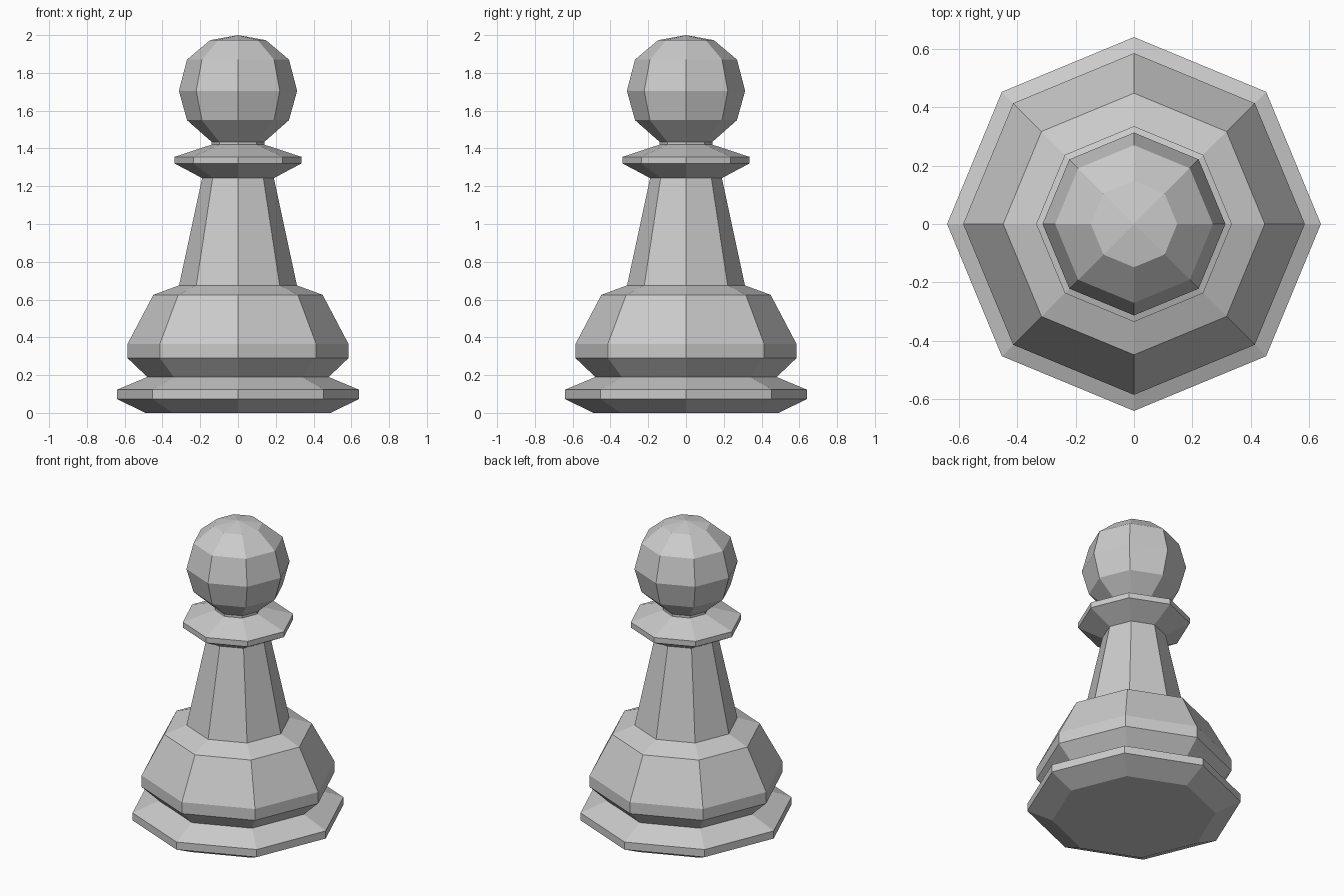
import bpy, bmesh
from math import cos, sin, tau

if "Cube" in bpy.data.objects:
    bpy.data.objects.remove(bpy.data.objects["Cube"])

SIDES = 8

# Lathe a (radius, height) profile into a closed, flat-faced octagonal solid
def lathe(name, profile):
    bm = bmesh.new()
    rings = []
    for r, z in profile:
        if r == 0:
            rings.append([bm.verts.new((0, 0, z))] * SIDES)
        else:
            rings.append([bm.verts.new((r * cos(tau * i / SIDES), r * sin(tau * i / SIDES), z))
                          for i in range(SIDES)])
    for low, high in zip(rings, rings[1:]):
        for i in range(SIDES):
            j = (i + 1) % SIDES
            corners = dict.fromkeys((low[i], low[j], high[j], high[i]))
            bm.faces.new(list(corners))
    # Flat caps on open ends
    for ring, (r, z) in ((rings[0][::-1], profile[0]), (rings[-1], profile[-1])):
        if r > 0:
            bm.faces.new(ring)
    bmesh.ops.recalc_face_normals(bm, faces=bm.faces)
    mesh = bpy.data.meshes.new(name)
    bm.to_mesh(mesh)
    bm.free()
    obj = bpy.data.objects.new(name, mesh)
    bpy.context.collection.objects.link(obj)
    return obj

# One continuous turned piece: foot, belly, stem, collar and faceted ball head
lathe("pawn", [
    (0.49, 0.0), (0.64, 0.073), (0.64, 0.123), (0.48, 0.19),          # foot
    (0.585, 0.29), (0.585, 0.365), (0.448, 0.625), (0.312, 0.675),    # belly
    (0.19, 1.243),                                                    # stem
    (0.335, 1.32), (0.335, 1.356), (0.14, 1.42), (0.14, 1.435),       # collar
    (0.27, 1.55), (0.313, 1.705), (0.27, 1.87), (0.148, 1.973), (0, 2.0),  # head
])
